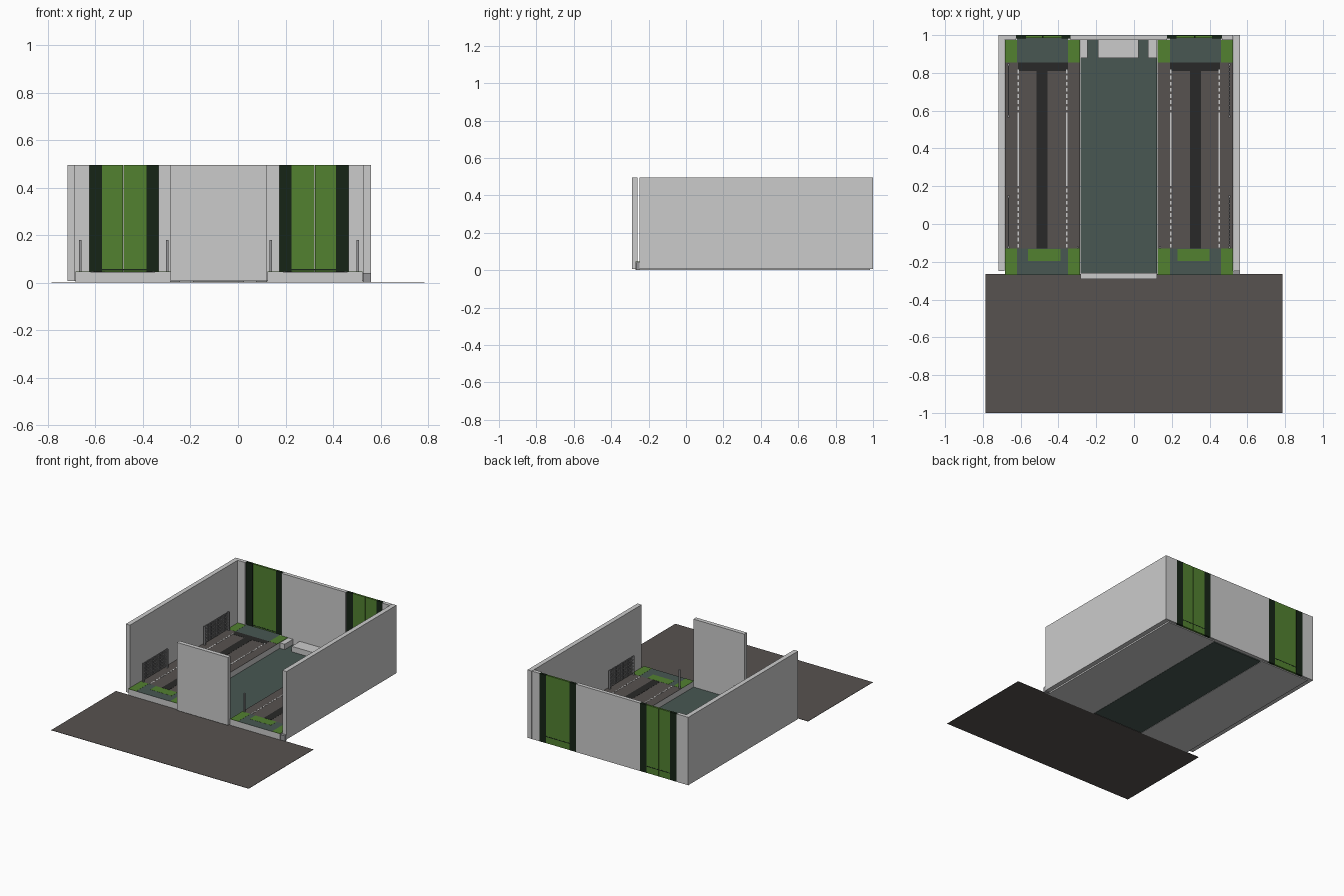
import bpy, bmesh

if "Cube" in bpy.data.objects:
    bpy.data.objects.remove(bpy.data.objects["Cube"])

def material(name, rgb):
    m = bpy.data.materials.new(name)
    m.diffuse_color = (*rgb, 1)
    m.use_nodes = True
    m.node_tree.nodes["Principled BSDF"].inputs["Base Color"].default_value = m.diffuse_color
    return m

GREEN = material("green", (0.085, 0.22, 0.03))
ASPHALT = material("asphalt", (0.095, 0.085, 0.08))
FLOOR = material("floor_green", (0.065, 0.095, 0.085))
DARK = material("dark", (0.022, 0.022, 0.021))
BLACK = material("black", (0.006, 0.006, 0.006))
FRAME = material("door_frame", (0.008, 0.018, 0.008))
RAIL = material("rail_grey", (0.3, 0.3, 0.31))

AXIS = -0.08          # the bays mirror about this x
TOP = 0.045           # height of the raised bay floors
H = 0.495             # wall height
BASE = 0.007

def add_box(bm, x0, x1, y0, y1, z0, z1):
    vs = bmesh.ops.create_cube(bm, size=1)["verts"]
    for v in vs:
        v.co.x = (x0 + x1) / 2 + v.co.x * (x1 - x0)
        v.co.y = (y0 + y1) / 2 + v.co.y * (y1 - y0)
        v.co.z = (z0 + z1) / 2 + v.co.z * (z1 - z0)

def finish(name, bm, mat=None):
    bmesh.ops.recalc_face_normals(bm, faces=bm.faces)
    me = bpy.data.meshes.new(name)
    bm.to_mesh(me)
    bm.free()
    ob = bpy.data.objects.new(name, me)
    bpy.context.collection.objects.link(ob)
    if mat:
        me.materials.append(mat)
    return ob

def boxes(name, items, mat=None):
    bm = bmesh.new()
    for b in items:
        add_box(bm, *b)
    return finish(name, bm, mat)

axis = bpy.data.objects.new("mirror_axis", None)
axis.location.x = AXIS
axis.hide_render = True
bpy.context.collection.objects.link(axis)

def mirrored(ob):
    m = ob.modifiers.new("Mirror", 'MIRROR')
    m.mirror_object = axis
    m.use_clip = False
    m.use_mirror_merge = False
    return ob

# Forecourt and sunken centre floor
boxes("forecourt", [(-0.785, 0.785, -1, -0.265, 0, 0.002)], ASPHALT)
boxes("centre_floor", [(-0.283, 0.123, -0.262, 0.975, 0, 0.006)], FLOOR)

# Walls
boxes("left_wall", [(-0.718, -0.685, -0.248, 1, BASE, H)])
boxes("right_wall", [(0.527, 0.56, -0.248, 1, BASE, H)])
boxes("front_wall", [(-0.283, 0.123, -0.29, -0.26, BASE, H)])
boxes("back_wall", [(-0.335, 0.175, 0.973, 1, BASE, H)])
mirrored(boxes("back_corner_wall", [(-0.685, -0.625, 0.973, 1, BASE, H)]))
boxes("corner_kerb", [(0.525, 0.56, -0.268, -0.248, 0, 0.04)], RAIL)

# Low cabinets at the back of the centre floor
boxes("back_cabinets", [(-0.283, -0.245, 0.88, 0.973, 0.006, TOP),
                        (-0.19, 0.025, 0.88, 0.973, 0.006, TOP),
                        (0.075, 0.123, 0.88, 0.973, 0.006, TOP)])

# Raised bays with painted markings
def paint(name, rects, mat, t=0.001):
    return mirrored(boxes(name, [(*r, TOP, TOP + t) for r in rects], mat))

mirrored(boxes("bay_slab", [(-0.683, -0.285, -0.27, 0.985, 0, TOP)]))
paint("bay_end_floor", [(-0.62, -0.35, -0.27, -0.13),
                        (-0.62, -0.35, 0.855, 0.984)], FLOOR)
paint("bay_asphalt", [(-0.683, -0.285, -0.13, 0.855)], ASPHALT)
paint("bay_green_marks", [(-0.683, -0.62, -0.27, -0.13), (-0.35, -0.285, -0.27, -0.13),
                          (-0.683, -0.62, 0.855, 0.973), (-0.35, -0.285, 0.855, 0.973),
                          (-0.56, -0.39, -0.197, -0.132)], GREEN, 0.0018)
paint("bay_dark_channel", [(-0.515, -0.457, -0.13, 0.81),
                           (-0.615, -0.35, 0.81, 0.855)], DARK, 0.002)
lines = []
for x in (-0.612, -0.355):
    lines.append((x - 0.004, x + 0.004, 0.2, 0.59))
    for start, n in ((-0.125, 10), (0.603, 7)):
        for i in range(n):
            y = start + i * 0.0325
            lines.append((x - 0.004, x + 0.004, y, y + 0.02))
paint("bay_white_lines", lines, None, 0.0022)

# Double doors in the back wall
mirrored(boxes("door_leaves", [(-0.572, -0.4835, 0.985, 0.999, BASE, H),
                               (-0.4815, -0.385, 0.985, 0.999, BASE, H)], GREEN))
mirrored(boxes("door_frame", [(-0.625, -0.572, 0.983, 1, BASE, H),
                              (-0.385, -0.335, 0.983, 1, BASE, H),
                              (-0.572, -0.385, 0.984, 1, 0.052, 0.057)], FRAME))

# Lattice fences along the outer walls
bars = []
for y0, y1 in ((-0.13, 0.15), (0.565, 0.85)):
    for i in range(6):
        z = 0.06 + i * 0.0232
        bars.append((-0.667, -0.662, y0, y1, z, z + 0.004))
    for i in range(15):
        y = y0 + i * (y1 - y0 - 0.004) / 14
        bars.append((-0.668, -0.661, y, y + 0.004, 0.06, 0.18))
    for y in (y0, y1 - 0.01):
        bars.append((-0.67, -0.659, y, y + 0.01, TOP, 0.18))
mirrored(boxes("lattice_fence", bars, RAIL))
mirrored(boxes("inner_post", [(-0.303, -0.293, -0.13, -0.12, TOP, 0.18)], RAIL))

# Black bevelled ring between the fences
profile = [(0.15, 0.09), (0.15, 0.115), (0.235, 0.2), (0.48, 0.2),
           (0.565, 0.135), (0.565, 0.11), (0.51, 0.065), (0.17, 0.065)]
bm = bmesh.new()
face = bm.faces.new([bm.verts.new((-0.677, y, z)) for y, z in profile])
bmesh.ops.inset_region(bm, faces=[face], thickness=0.024, use_even_offset=True)
bmesh.ops.delete(bm, geom=[face], context='FACES_ONLY')
ext = bmesh.ops.extrude_face_region(bm, geom=bm.faces[:], use_keep_orig=True)
bmesh.ops.translate(bm, vec=(0.032, 0, 0),
                    verts=[g for g in ext["geom"] if isinstance(g, bmesh.types.BMVert)])
mirrored(finish("side_ring", bm, BLACK))
